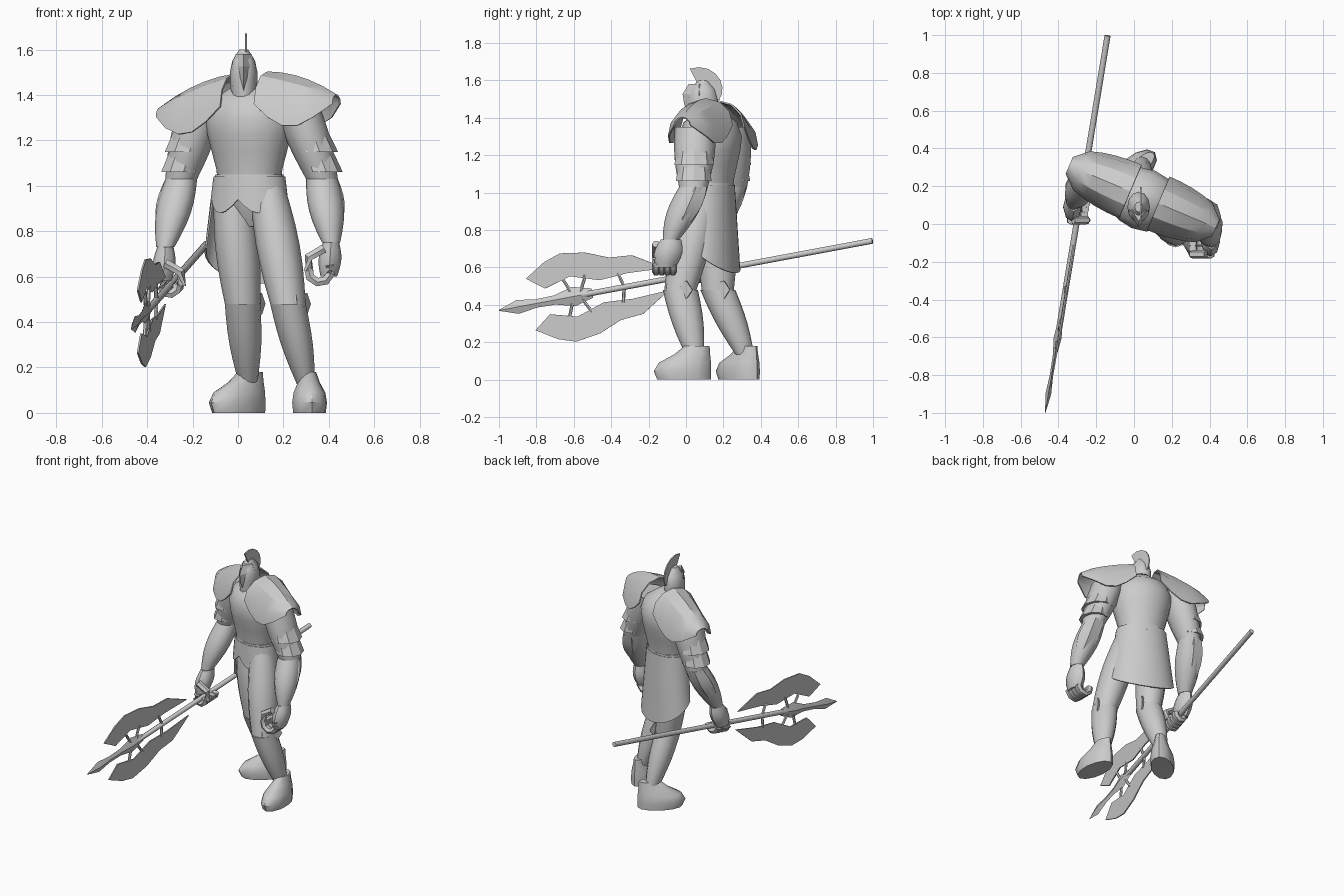
import bpy, math
from mathutils import Matrix, Vector

if "Cube" in bpy.data.objects:
    bpy.data.objects.remove(bpy.data.objects["Cube"])

grey = bpy.data.materials.new("plain_grey")
grey.use_nodes = True
shade = (.6, .6, .6, 1)
grey.diffuse_color = shade
grey.node_tree.nodes["Principled BSDF"].inputs["Base Color"].default_value = shade


def make(name, verts, faces, matrix=Matrix(), angle=45, thick=0):
    mesh = bpy.data.meshes.new(name)
    mesh.from_pydata([matrix @ Vector(v) for v in verts], [], faces)
    mesh.materials.append(grey)
    obj = bpy.data.objects.new(name, mesh)
    bpy.context.collection.objects.link(obj)
    bpy.ops.object.select_all(action='DESELECT')
    obj.select_set(True)
    bpy.context.view_layer.objects.active = obj
    bpy.ops.object.mode_set(mode='EDIT')
    bpy.ops.mesh.select_all(action='SELECT')
    bpy.ops.mesh.normals_make_consistent(inside=False)
    bpy.ops.object.mode_set(mode='OBJECT')
    if thick:
        solid = obj.modifiers.new("thickness", 'SOLIDIFY')
        solid.thickness = thick
        solid.offset = 0
        bpy.ops.object.modifier_apply(modifier="thickness")
    bpy.ops.object.shade_smooth_by_angle(angle=math.radians(angle))


def grid_faces(rows, cols, closed):
    last = cols if closed else cols - 1
    return [(r * cols + c, r * cols + (c + 1) % cols,
             (r + 1) * cols + (c + 1) % cols, (r + 1) * cols + c)
            for r in range(rows - 1) for c in range(last)]


def skin(name, rings, sides, matrix=Matrix(), angle=45):
    """Skin rings given as centre, side vector and depth vector, and cap both ends."""
    verts = []
    for centre, across, along in rings:
        for i in range(sides):
            a = math.tau * i / sides
            verts.append(centre + across * math.cos(a) + along * math.sin(a))
    faces = grid_faces(len(rings), sides, True)
    faces += [tuple(range(sides)), tuple(range(len(verts) - sides, len(verts)))]
    make(name, verts, faces, matrix, angle)


X, Y, Z = Vector((1, 0, 0)), Vector((0, 1, 0)), Vector((0, 0, 1))


def profile(name, bottom, top, widths, depth, matrix, sides=12, lean=0, angle=45):
    """Evenly stacked ellipses; lean moves the narrow ones back."""
    step = (top - bottom) / (len(widths) - 1)
    rings = [(Z * (bottom + step * i) + Y * lean * (widths[0] - w), X * w, Y * w * depth)
             for i, w in enumerate(widths)]
    skin(name, rings, sides, matrix, angle)


def limb(name, start, end, r_start, r_end, bulge=0, depth=1.1, sides=12, angle=45):
    """Tapered limb with a muscle bulge along it."""
    rings = []
    for i in range(7):
        t = i / 6
        r = r_start + (r_end - r_start) * t + bulge * math.sin(math.pi * t)
        rings.append((start.lerp(end, t), X * r, Y * r * depth))
    skin(name, rings, sides, angle=angle)


def tube(name, points, radius, sides=6):
    rings = []
    for i, p in enumerate(points):
        d = points[min(i + 1, len(points) - 1)] - points[max(i - 1, 0)]
        q = d.to_track_quat('Z', 'Y')
        rings.append((p, q @ X * radius, q @ Y * radius))
    skin(name, rings, sides)


def plate(name, points):
    make(name, points, [tuple(range(len(points)))], thick=.008)


def turned(x, y, degrees):
    return Matrix.Translation((x, y, 0)) @ Matrix.Rotation(math.radians(degrees), 4, 'Z')


# Torso, pelvis and belt
body = turned(.05, .13, -23)
profile("torso", 1, 1.45, (.14, .15, .17, .19, .2, .17, .06), .82, body, 16)
profile("pelvis", .82, 1.03, (.05, .12, .145), .8, body)
profile("belt", 1, 1.05, (.163, .155), .78, body, 16)

# Skirt: two short points in front, long back
skirt, count, rows = [], 36, 4
for row in range(rows):
    for i in range(count):
        a = math.tau * i / count
        back = (1 - math.cos(a)) / 2
        hem = .94 - .06 * abs(math.sin(3 * a)) if back < .26 else .8 - .23 * back
        drop = (1.04 - hem) * row / (rows - 1)
        skirt.append(((.16 + .13 * drop) * math.sin(a), -(.12 + .05 * drop) * math.cos(a), 1.04 - drop))
make("skirt", skirt, grid_faces(rows, count, True), body, 35, .008)

# Head, visor and crest
profile("head", 1.36, 1.6, (.055, .055, .06, .06, .05, .02), 1.35, turned(.025, .09, 0))
profile("visor", 1.42, 1.58, (.035, .05, .055, .035), 1.6, turned(.025, .07, 0), 4, angle=20)
outer, inner = [], []
for i in range(8):
    a = math.radians(118 - 20 * i)
    ray = Vector((0, math.cos(a), math.sin(a)))
    hub = Vector((.035, .09, 1.53))
    outer.append(hub + ray * (.15 - .008 * i))
    inner.append(hub + ray * .06)
plate("crest", outer + inner[::-1])

# Shoulder shells: arched sections that sweep out and droop
for name, side, tilt in (("left_pauldron", 1, 0), ("right_pauldron", -1, .13)):
    verts, rows, cols = [], 6, 7
    for r in range(rows):
        t = r / (rows - 1)
        reach = .08 + (.33 if side > 0 else .35) * t
        half = .045 + .105 * math.sqrt(1 - t * t)
        rim = 1.36 - .1 * math.sin(math.pi * t)
        for c in range(cols):
            a = math.pi * (c / (cols - 1) - .5)
            height = rim + (1.5 - .1 * t * t - rim) * math.cos(a) - reach * tilt
            verts.append((side * reach, .012 + half * math.sin(a), height))
    make(name, verts, grid_faces(rows, cols, False), body, 30, .008)

# Arms, each with flared bands, forearm guard and palm
arms = {"left": (1, (.26, .05, 1.35), (.37, .04, 1.03), (.41, -.08, .75), (.4, -.11, .6)),
        "right": (-1, (-.16, .23, 1.35), (-.25, .25, 1.03), (-.32, .12, .73), (-.33, .07, .58))}
for side, (out, *joints) in arms.items():
    shoulder, elbow, wrist, palm = map(Vector, joints)
    limb(f"{side}_upper_arm", shoulder, elbow, .1, .07, .012)
    limb(f"{side}_forearm", elbow, wrist, .07, .04, .022)
    limb(f"{side}_hand", wrist, palm, .036, .036, .014, 1.5, 8)
    for k in range(2):
        t = .36 + .27 * k
        shift = X * out * .014
        limb(f"{side}_arm_band_{k + 1}", shoulder.lerp(elbow, t) + shift,
             shoulder.lerp(elbow, t + .27) + shift,
             .085 - .008 * k, .098 - .01 * k, sides=9, angle=20)
    shift = X * out * .01 + Y * .015
    limb(f"{side}_forearm_guard", elbow + shift, elbow.lerp(wrist, .75) + shift,
         .06, .045, .022, sides=6, angle=20)

# Legs, each with knee guard, side fin and boot
legs = {"left": ((.13, .09, 1), (.22, -.03, .48), (.3, .05, .12), 4),
        "right": ((-.03, .16, 1), (.02, .17, .48), (.045, .32, .12), -48)}
for side, (hip, knee, ankle, turn) in legs.items():
    hip, knee, ankle = Vector(hip), Vector(knee), Vector(ankle)
    limb(f"{side}_thigh", hip, knee, .075, .078, .02)
    limb(f"{side}_shin", knee, ankle, .078, .038, .012, 1.2)
    limb(f"{side}_knee_guard", knee + Z * .06, knee - Z * .06, .065, .055, .018, sides=6, angle=20)
    fin = []
    for i in range(5):
        a = math.tau * i / 5
        fin.append(knee + X * .075 + Y * .02 + (Y + X / 2) * .045 * math.cos(a) + Z * .05 * math.sin(a))
    plate(f"{side}_knee_fin", fin)
    boot = turned(ankle.x + .01, ankle.y + .01, turn) @ Matrix.Translation(Y * -.07)
    profile(f"{side}_boot", 0, .18, (.072, .077, .07, .048, .034), 2, boot, lean=1.8)

# Polearm shaft and spear head
butt, tip = Vector((-.14, .997, .742)), Vector((-.47, -1, .37))
axis = tip - butt
rise = X.cross(axis).normalized()
if rise.z < 0:
    rise.negate()


def on_pole(y, offset=0):
    return butt + axis * ((y - butt.y) / axis.y) + rise * offset


pole = Matrix.Translation(butt) @ axis.to_track_quat('Z', 'Y').to_matrix().to_4x4()
tube("pole_shaft", [butt, on_pole(-.6)], .016, 10)
profile("spear_head", axis.length * .75, axis.length, (.01, .021, .01, .009, .015, .001), 2.5,
        pole, 4, angle=20)

# Twin blades and their struts, mirrored across the shaft
blade = [(-.83, .14), (-.72, .21), (-.63, .24), (-.5, .22), (-.38, .17), (-.26, .16),
         (-.1, .06), (-.3, .07), (-.45, .06), (-.6, .11), (-.74, .07)]
struts = [(-.6, -.64, .1), (-.57, -.52, .1), (-.33, -.35, .08)]
for name, side in (("upper", 1), ("lower", -1)):
    plate(f"{name}_blade", [on_pole(y, side * z) for y, z in blade])
    for k, (foot, head, z) in enumerate(struts):
        tube(f"{name}_strut_{k + 1}", [on_pole(foot), on_pole(head, side * z)], .009)

# Curled fingers and thumbs
for k in range(4):
    grips = (("left", 1, Vector((.36, -.16 + .03 * k, .625)), .05),
             ("right", -1, on_pole(.02 + .03 * k), .036))
    for side, out, centre, size in grips:
        curl = []
        for i in range(6):
            a = math.radians(30 - 44 * i)
            curl.append(centre + (X * out * math.cos(a) + Z * math.sin(a)) * size)
        tube(f"{side}_finger_{k + 1}", curl, .022)
        if k == 0:
            thumb = centre - X * out * .05
            tube(f"{side}_thumb", [centre + Z * .1 + X * out * .02, thumb + Z * .06, thumb], .022)
